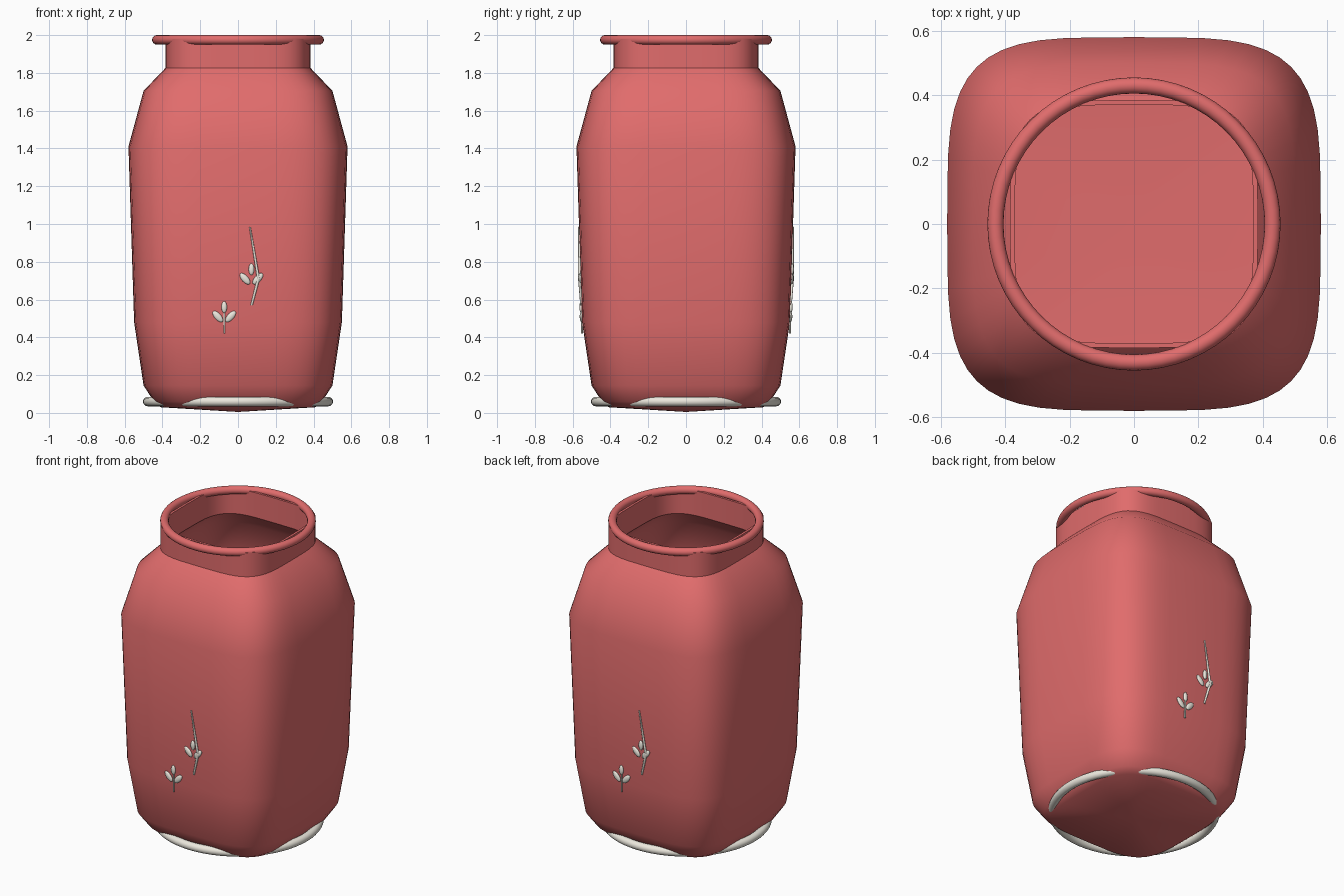
import bpy, bmesh, math
from mathutils import Matrix, Vector

if "Cube" in bpy.data.objects:
    bpy.data.objects.remove(bpy.data.objects["Cube"])

def material(name, rgb):
    m = bpy.data.materials.new(name)
    m.diffuse_color = (*rgb, 1)
    m.use_nodes = True
    m.node_tree.nodes["Principled BSDF"].inputs["Base Color"].default_value = m.diffuse_color
    return m

RED = material("red_glaze", (0.75, 0.15, 0.15))
CREAM = material("cream_glaze", (0.84, 0.81, 0.73))

def finish(bm, name, mat, angle=42):
    me = bpy.data.meshes.new(name)
    bmesh.ops.recalc_face_normals(bm, faces=bm.faces)
    bm.to_mesh(me)
    bm.free()
    for p in me.polygons:
        p.use_smooth = True
    me.set_sharp_from_angle(angle=math.radians(angle))
    me.materials.append(mat)
    ob = bpy.data.objects.new(name, me)
    bpy.context.collection.objects.link(ob)
    return ob

def squircle(w, z, n=48):
    pts = []
    for i in range(n):
        a = 2 * math.pi * i / n
        c, s = math.cos(a), math.sin(a)
        pts.append((math.copysign(w * abs(c) ** 0.5, c) if abs(c) > 1e-6 else 0,
                    math.copysign(w * abs(s) ** 0.5, s) if abs(s) > 1e-6 else 0, z))
    return pts

# Vase: rounded-square sections lofted up the outside, then down the inside
OUTER = [(0.41, 0.03), (0.445, 0.06), (0.50, 0.145), (0.55, 0.48), (0.58, 1.41),
         (0.50, 1.705), (0.385, 1.825), (0.385, 1.98)]
INNER = [(0.37, 1.98), (0.37, 1.82), (0.485, 1.70), (0.565, 1.41), (0.535, 0.48),
         (0.485, 0.15), (0.40, 0.05)]
bm = bmesh.new()
rings = [[bm.verts.new(p) for p in squircle(w, z)] for w, z in OUTER + INNER]
for a, b in zip(rings, rings[1:]):
    for i in range(len(a)):
        j = (i + 1) % len(a)
        bm.faces.new((a[i], a[j], b[j], b[i]))
for ring, z in ((rings[0], 0.005), (rings[-1], 0.03)):
    tip = bm.verts.new((0, 0, z))
    for i in range(len(ring)):
        bm.faces.new((ring[i], ring[(i + 1) % len(ring)], tip))
bm.verts.ensure_lookup_table()
finish(bm, "vase_body", RED)

# Round rim and foot ring
def torus(name, major, minor, z, mat):
    bm = bmesh.new()
    N, M = 64, 16
    g = [[bm.verts.new(((major + minor * math.cos(2 * math.pi * j / M)) * math.cos(2 * math.pi * i / N),
                        (major + minor * math.cos(2 * math.pi * j / M)) * math.sin(2 * math.pi * i / N),
                        z + minor * math.sin(2 * math.pi * j / M))) for j in range(M)] for i in range(N)]
    for i in range(N):
        for j in range(M):
            k, l = (i + 1) % N, (j + 1) % M
            bm.faces.new((g[i][j], g[k][j], g[k][l], g[i][l]))
    finish(bm, name, mat)

torus("rim_ring", 0.43, 0.025, 1.975, RED)
torus("foot_ring", 0.478, 0.025, 0.06, CREAM)

# Painted sprigs, in relief on the front and repeated on the back
def wall(z):
    return -(0.55 + (z - 0.48) * (0.0323 if z > 0.48 else 0.149))

def stem(bm, a, b, r1, r2):
    a, b = Vector(a), Vector(b)
    d = b - a
    m = Matrix.Translation((a + b) / 2) @ d.to_track_quat('Z', 'Y').to_matrix().to_4x4()
    bmesh.ops.create_cone(bm, cap_ends=True, segments=10, radius1=r1, radius2=r2,
                          depth=d.length, matrix=m)

def leaf(bm, x, z, tilt, half):
    m = (Matrix.Translation((x, wall(z) - 0.002, z)) @ Matrix.Rotation(tilt, 4, 'Y')
         @ Matrix.Diagonal((half * 0.48, 0.010, half, 1)))
    bmesh.ops.create_uvsphere(bm, u_segments=16, v_segments=10, radius=1, matrix=m)

def trio(bm, x, z):
    leaf(bm, x, z + 0.05, 0, 0.031)
    for s in (-1, 1):
        leaf(bm, x + s * 0.034, z, s * math.radians(42), 0.037)

for side, turn in (("front", 0), ("back", math.pi)):
    bm = bmesh.new()
    trio(bm, -0.073, 0.51)
    stem(bm, (-0.073, wall(0.42) - 0.01, 0.42), (-0.073, wall(0.54), 0.54), 0.005, 0.005)
    trio(bm, 0.071, 0.71)
    stem(bm, (0.072, wall(0.57) - 0.001, 0.57), (0.108, wall(0.71) - 0.006, 0.71), 0.006, 0.008)
    stem(bm, (0.108, wall(0.71) - 0.006, 0.71), (0.063, wall(0.985) - 0.001, 0.985), 0.008, 0.004)
    bmesh.ops.rotate(bm, verts=bm.verts, cent=(0, 0, 0), matrix=Matrix.Rotation(turn, 3, 'Z'))
    finish(bm, side + "_sprigs", CREAM)
